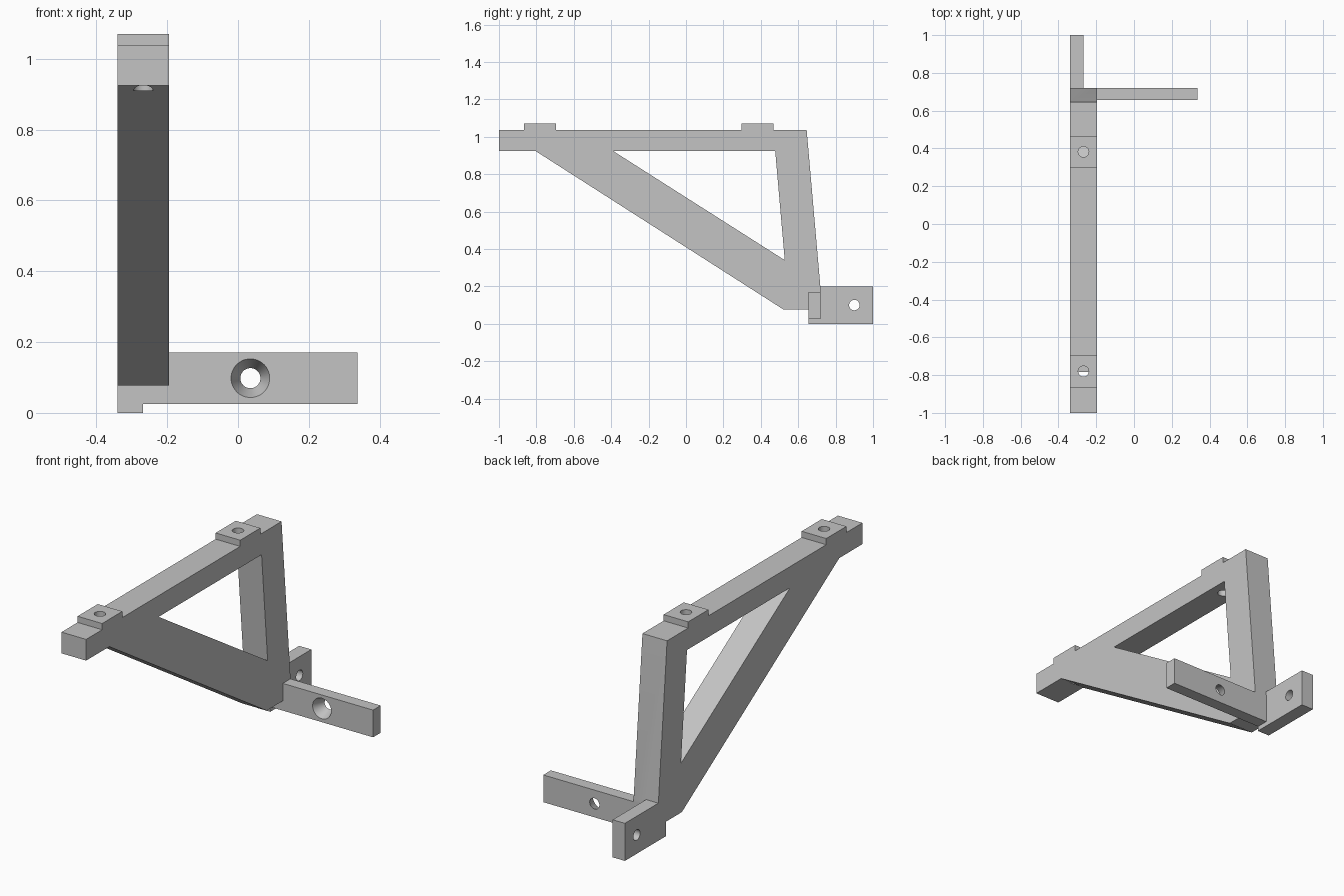
import bpy
import bmesh
from mathutils import Vector, Matrix

cube = bpy.data.objects.get("Cube")
if cube:
    bpy.data.objects.remove(cube, do_unlink=True)

grey = bpy.data.materials.new("light grey")
grey.use_nodes = True
colour = (0.55, 0.55, 0.55, 1)
grey.diffuse_color = colour
grey.node_tree.nodes["Principled BSDF"].inputs["Base Color"].default_value = colour

LEFT, RIGHT = -0.34, -0.195          # sides of the frame
MID = (LEFT + RIGHT) / 2
HOLE = 0.028


def finish(bm, name):
    bmesh.ops.recalc_face_normals(bm, faces=bm.faces)
    mesh = bpy.data.meshes.new(name)
    bm.to_mesh(mesh)
    bm.free()
    mesh.materials.append(grey)
    obj = bpy.data.objects.new(name, mesh)
    bpy.context.collection.objects.link(obj)
    return obj


def box(name, low, high):
    low, high = Vector(low), Vector(high)
    bm = bmesh.new()
    bmesh.ops.create_cube(bm, size=1, matrix=Matrix.Translation((low + high) / 2)
                          @ Matrix.Diagonal((*(high - low), 1)))
    return finish(bm, name)


def prism(name, profile, x0, x1):
    """Extrude a (y, z) profile along x."""
    bm = bmesh.new()
    face = bm.faces.new([bm.verts.new((x0, y, z)) for y, z in profile])
    new = bmesh.ops.extrude_face_region(bm, geom=[face])["geom"]
    bmesh.ops.translate(bm, vec=(x1 - x0, 0, 0),
                        verts=[v for v in new if isinstance(v, bmesh.types.BMVert)])
    return finish(bm, name)


def drill(name, start, end, r0, r1):
    """Round cutter running from start to end."""
    start, end = Vector(start), Vector(end)
    axis = end - start
    turn = axis.to_track_quat("Z", "Y").to_matrix().to_4x4()
    bm = bmesh.new()
    bmesh.ops.create_cone(bm, cap_ends=True, segments=48, radius1=r0, radius2=r1,
                          depth=axis.length,
                          matrix=Matrix.Translation((start + end) / 2) @ turn)
    return finish(bm, name)


def combine(target, tool, operation):
    mod = target.modifiers.new(operation, "BOOLEAN")
    mod.operation, mod.solver, mod.object = operation, "EXACT", tool
    bpy.context.view_layer.objects.active = target
    bpy.ops.object.modifier_apply(modifier=mod.name)
    bpy.data.objects.remove(tool, do_unlink=True)


# Triangular frame with its opening
bracket = prism("bracket", [(-1, 1.037), (0.645, 1.037), (0.72, 0.18), (0.72, 0.077),
                            (0.52, 0.077), (-0.805, 0.924), (-1, 0.924)], LEFT, RIGHT)
opening = prism("opening", [(-0.39, 0.924), (0.477, 0.924), (0.528, 0.34)],
                LEFT - 0.1, RIGHT + 0.1)
combine(bracket, opening, "DIFFERENCE")

# Side arm, rear tab and raised pads
pads = (-0.78, 0.382)
parts = [box("side_arm", (LEFT, 0.656, 0.025), (0.337, 0.72, 0.17)),
         box("rear_tab", (LEFT, 0.654, 0), (-0.268, 1, 0.2))]
parts += [box("pad", (LEFT, y - 0.085, 1), (RIGHT, y + 0.085, 1.07)) for y in pads]
for part in parts:
    combine(bracket, part, "UNION")

# Pad holes, tab hole and countersunk arm hole
cutters = [drill("pad_hole", (MID, y, 0.91), (MID, y, 1.2), HOLE, HOLE) for y in pads]
cutters += [drill("tab_hole", (-0.4, 0.9, 0.1), (-0.2, 0.9, 0.1), HOLE, HOLE),
            drill("arm_hole", (0.035, 0.655, 0.098), (0.035, 0.721, 0.098), 0.055, HOLE)]
for cutter in cutters:
    combine(bracket, cutter, "DIFFERENCE")

# Smooth hole walls, sharp edges elsewhere
bpy.ops.object.select_all(action="DESELECT")
bracket.select_set(True)
bpy.context.view_layer.objects.active = bracket
bpy.ops.object.shade_smooth_by_angle(angle=0.5)
